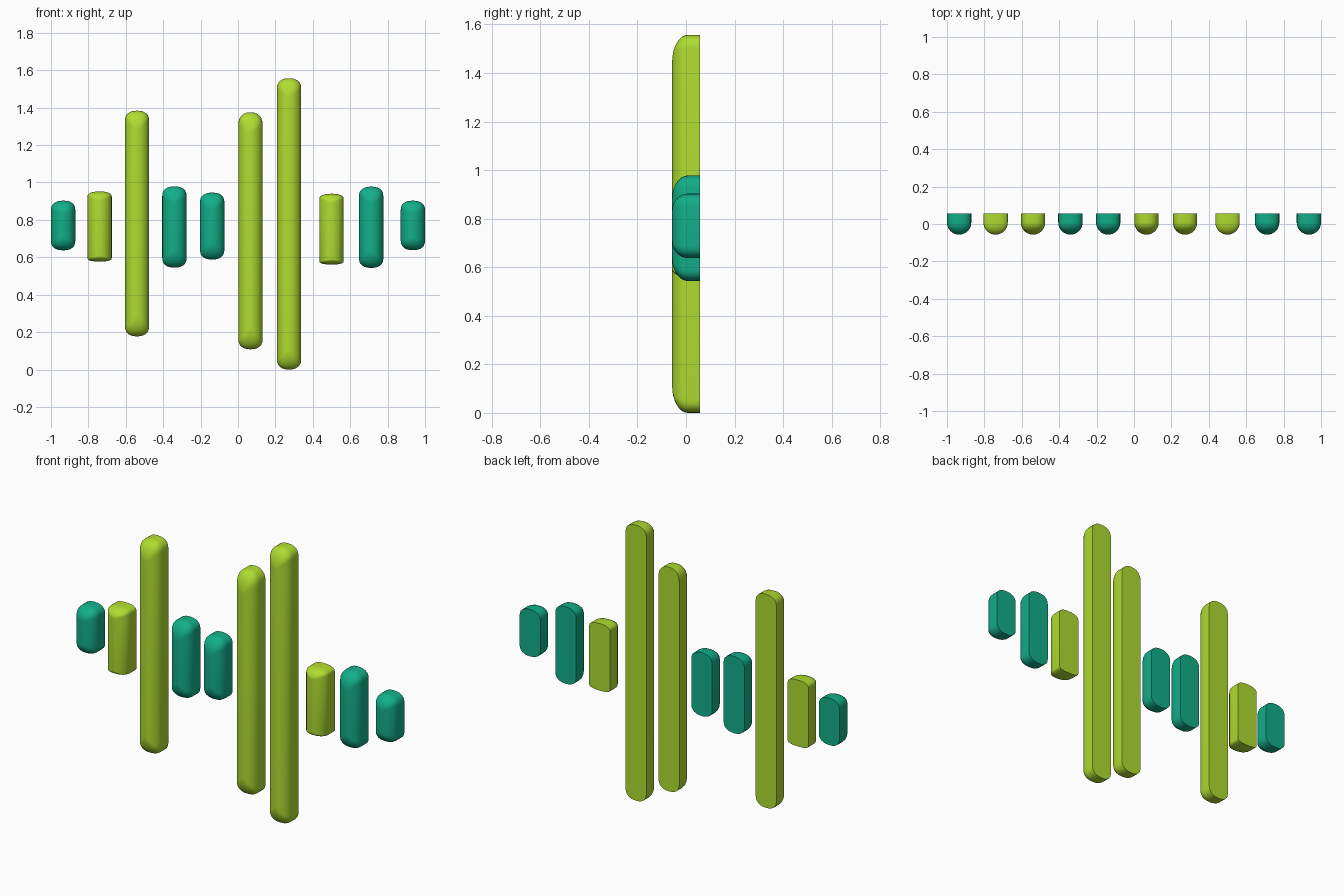
import bpy, bmesh, math

if "Cube" in bpy.data.objects:
    bpy.data.objects.remove(bpy.data.objects["Cube"])

def material(name, color):
    m = bpy.data.materials.new(name)
    m.diffuse_color = color
    m.use_nodes = True
    m.node_tree.nodes["Principled BSDF"].inputs["Base Color"].default_value = m.diffuse_color
    return m

LIME = material("lime", (0.43, 0.72, 0.03, 1))
TEAL = material("teal", (0.006, 0.43, 0.25, 1))

W, BACK, SPRING, DEPTH = 0.065, 0.057, 0.008, 0.065   # bar half width, depth stations
END, ARC = 12, 8                                      # segments of the ends and the front dome

def bar(name, x, z0, z1, top, bottom, mat):
    """Flat-backed bar with a domed front; top/bottom = (end radius, front setback)."""
    bm = bmesh.new()
    stations = [(BACK, 1.0)]
    for i in range(ARC + 1):
        a = math.pi / 2 * i / ARC
        stations.append((SPRING - DEPTH * math.sin(a), max(math.cos(a), 0.0)))
    rings = []
    for y, c in stations:
        ring = []
        for end, sign, z in ((top, 1, z1), (bottom, -1, z0)):
            r, setback = end
            base = z - sign * (r + (setback - r) * (1 - c))
            for k in range(END + 1):
                a = math.pi * k / END
                ca, sa = math.cos(a), max(math.sin(a), 0.0)
                px = math.copysign(abs(ca) ** 0.85, ca) * W * c * sign
                ring.append(bm.verts.new((x + px, y, base + sign * r * c * sa ** 0.85)))
        rings.append(ring)
    n = len(rings[0])
    for a, b in zip(rings, rings[1:]):
        for i in range(n):
            j = (i + 1) % n
            bm.faces.new((a[i], a[j], b[j], b[i]))
    bm.faces.new(rings[0][::-1])
    bmesh.ops.remove_doubles(bm, verts=bm.verts, dist=0.0002)
    bmesh.ops.recalc_face_normals(bm, faces=bm.faces)
    mesh = bpy.data.meshes.new(name)
    bm.to_mesh(mesh)
    bm.free()
    mesh.materials.append(mat)
    ob = bpy.data.objects.new(name, mesh)
    bpy.context.collection.objects.link(ob)
    bpy.context.view_layer.objects.active = ob
    ob.select_set(True)
    bpy.ops.object.shade_smooth_by_angle(angle=math.radians(40))
    ob.select_set(False)

# End styles: (corner radius, front setback)
SMALL, ROUND, LONG = (0.05, 0.07), (0.05, 0.095), (0.055, 0.11)
BLUNT, FLAT = (0.028, 0.05), (0.018, 0.03)

# Row of bars, left to right: x, bottom, top, end styles, colour
bars = [
    (-0.935, 0.637, 0.903, SMALL, SMALL, TEAL),
    (-0.740, 0.577, 0.952, BLUNT, FLAT, LIME),
    (-0.540, 0.177, 1.384, LONG, LONG, LIME),
    (-0.340, 0.545, 0.979, ROUND, ROUND, TEAL),
    (-0.138, 0.588, 0.946, ROUND, ROUND, TEAL),
    (0.067, 0.108, 1.375, (0.07, 0.12), LONG, LIME),
    (0.273, 0.000, 1.557, LONG, LONG, LIME),
    (0.500, 0.561, 0.940, BLUNT, FLAT, LIME),
    (0.712, 0.543, 0.978, ROUND, ROUND, TEAL),
    (0.935, 0.638, 0.903, SMALL, SMALL, TEAL),
]
for i, b in enumerate(bars, 1):
    bar(f"bar_{i:02d}", *b)
